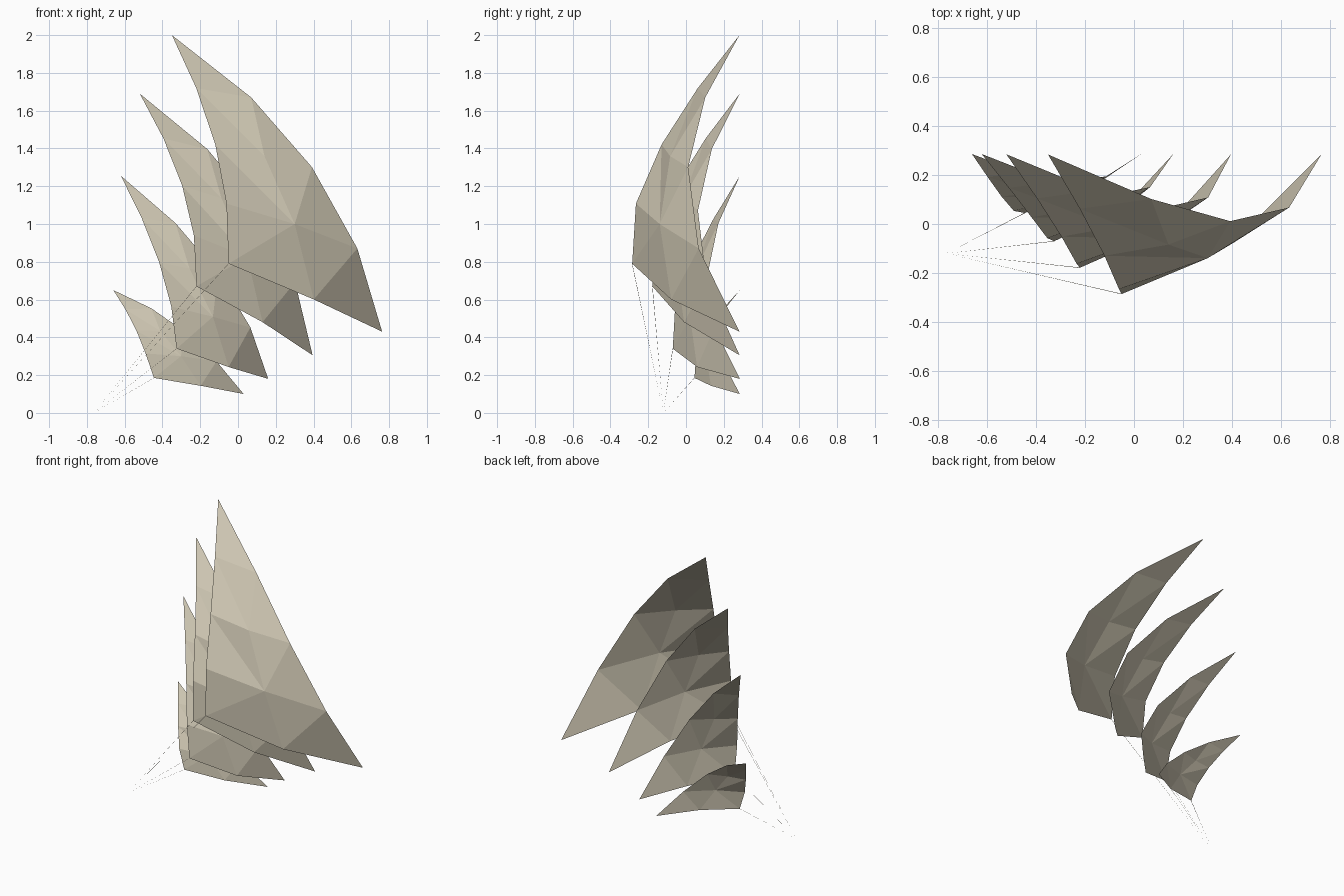
import bpy
from mathutils import Vector

bone = bpy.data.materials.new("pale_bone")
bone.diffuse_color = (0.62, 0.57, 0.45, 1)

# One blade pattern: weights along (corner->top tip, corner->side tip, bulge)
PATTERN = [
    (0, 0, 0), (1, 0, 0), (0, 1, 0),                                  # corner, top tip, side tip
    (0.677, -0.066, 0.086), (0.381, -0.107, 0.131), (0.138, -0.103, 0.114),  # inner edge, going down
    (0.581, 0.100, 0.213), (0.254, 0.268, 0.300), (0.047, 0.573, 0.230),     # outer edge, going down
    (0.296, 0.058, 0.232), (0.060, 0.197, 0.208),                     # middle ridge
    (-0.080, 0.443, 0.067),                                           # lower edge
]
FACES = [(1, 3, 6), (3, 4, 9), (3, 9, 6), (6, 9, 7), (4, 5, 10), (4, 10, 9),
         (9, 10, 7), (7, 10, 8), (5, 0, 10), (0, 11, 10), (10, 11, 8), (8, 11, 2)]


def add_mesh(name, verts, faces):
    mesh = bpy.data.meshes.new(name)
    mesh.from_pydata(verts, [], faces)
    mesh.materials.append(bone)
    ob = bpy.data.objects.new(name, mesh)
    bpy.context.collection.objects.link(ob)
    return ob


# Blades, largest first: corner, top tip, side tip, bulge direction
BLADES = [
    ((-0.05, -0.285, 0.79), (-0.35, 0.283, 2.00), (0.763, 0.283, 0.43), (1.00, 0, 1.00)),
    ((-0.22, -0.178, 0.67), (-0.52, 0.284, 1.69), (0.395, 0.284, 0.305), (0.80, 0, 0.80)),
    ((-0.325, -0.07, 0.34), (-0.62, 0.285, 1.255), (0.16, 0.285, 0.18), (0.55, 0, 0.70)),
    ((-0.445, 0.045, 0.185), (-0.66, 0.285, 0.65), (0.03, 0.285, 0.10), (0.30, 0, 0.50)),
]
ANCHOR = Vector((-0.764, -0.12, 0))

for i, blade in enumerate(BLADES, 1):
    corner, top, side, bulge = map(Vector, blade)
    u, v = top - corner, side - corner
    add_mesh(f"curved_blade_{i}", [corner + u * a + v * b + bulge * c for a, b, c in PATTERN], FACES)

    # Hair-thin strand from the blade's corner to the shared anchor point
    r = 0.001
    ring = [Vector((r, -r, 0)), Vector((-r, -r, 0)), Vector((0, r, 0))]
    add_mesh(f"strand_{i}", [ANCHOR] + [corner + p for p in ring],
             [(0, 1, 2), (0, 2, 3), (0, 3, 1)])
